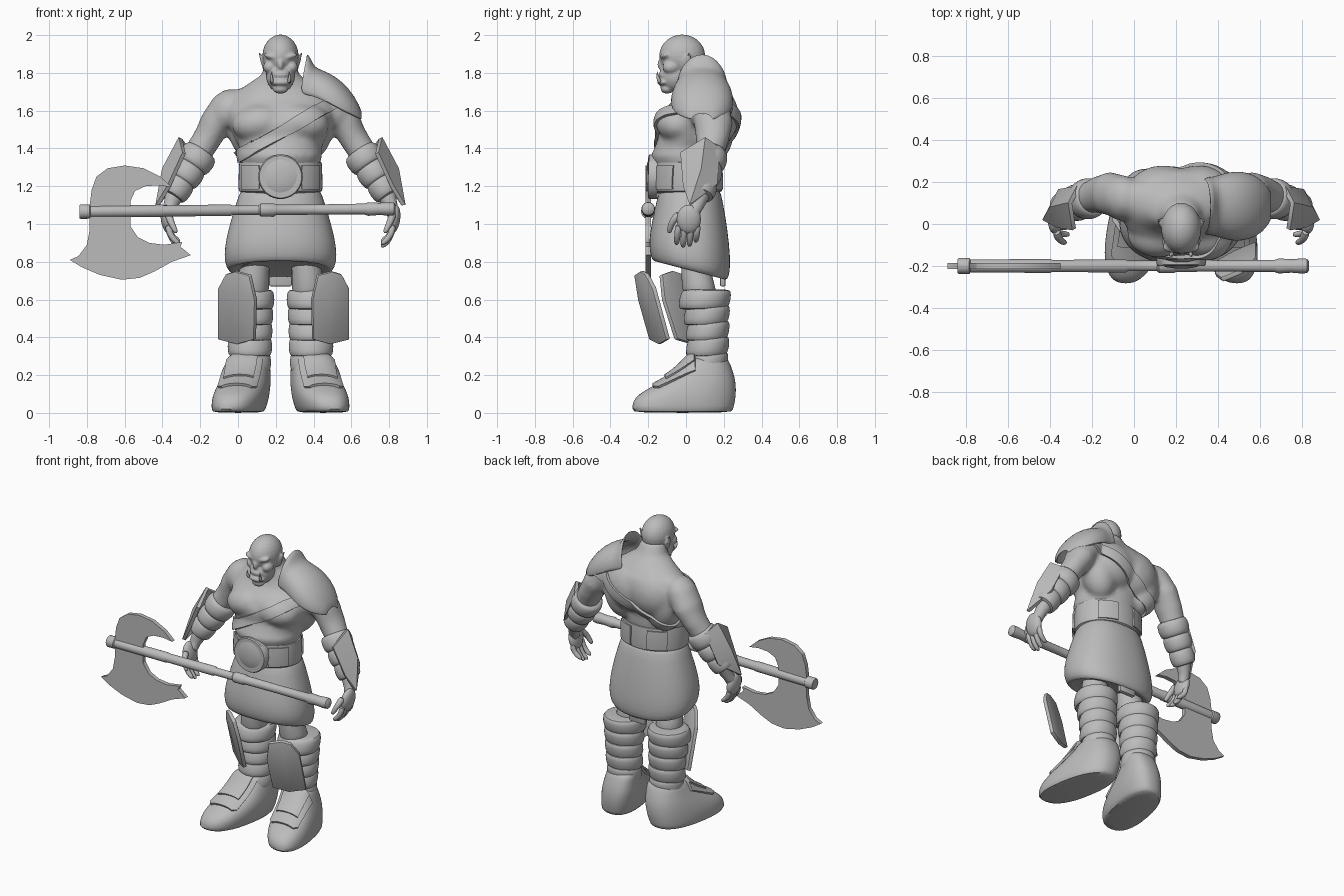
import bpy, bmesh, math
from mathutils import Vector, Matrix

if "Cube" in bpy.data.objects:
    bpy.data.objects.remove(bpy.data.objects["Cube"])

MID = 0.225  # x of the body's plane of symmetry
clay = bpy.data.materials.new("clay_grey")
clay.use_nodes = True
clay.diffuse_color = (0.5, 0.5, 0.5, 1)
clay.node_tree.nodes["Principled BSDF"].inputs["Base Color"].default_value = clay.diffuse_color


def loft(bm, pts, seg=20, flat=False, power=1.0):
    """Closed tube through (x, y, z, rx, ry); flat keeps the rings level."""
    rings = []
    for i, p in enumerate(pts):
        c = Vector(p[:3])
        rx, ry = p[3], p[-1]
        rot = Matrix.Identity(3)
        if not flat:
            a, b = pts[max(i - 1, 0)], pts[min(i + 1, len(pts) - 1)]
            rot = (Vector(b[:3]) - Vector(a[:3])).to_track_quat('Z', 'Y').to_matrix()
        ring = []
        for k in range(seg):
            t = math.tau * k / seg
            x, y = [math.copysign(abs(v) ** power, v) for v in (math.cos(t), math.sin(t))]
            ring.append(bm.verts.new(c + rot @ Vector((x * rx, y * ry, 0))))
        rings.append(ring)
    for a, b in zip(rings, rings[1:]):
        for k in range(seg):
            j = (k + 1) % seg
            bm.faces.new((a[k], a[j], b[j], b[k]))
    bm.faces.new(rings[0][::-1])
    bm.faces.new(rings[-1])


def ball(bm, c, r, tilt=0.0):
    m = Matrix.Translation(c) @ Matrix.Rotation(tilt, 4, 'Y') @ Matrix.Diagonal((*r, 1))
    bmesh.ops.create_uvsphere(bm, u_segments=24, v_segments=14, radius=1, matrix=m)


def sheet(bm, pts):
    face = bm.faces.new([bm.verts.new(p) for p in pts])
    face.normal_update()
    return face


def finish(name, bm, mirror=False, solid=0, voxel=0, smooth=0, subsurf=0, bevel=0, x=MID, angle=40, fix=True):
    if fix:
        bmesh.ops.recalc_face_normals(bm, faces=bm.faces)
    me = bpy.data.meshes.new(name)
    bm.to_mesh(me)
    bm.free()
    ob = bpy.data.objects.new(name, me)
    bpy.context.collection.objects.link(ob)
    ob.location.x = x
    if solid:
        m = ob.modifiers.new("solid", 'SOLIDIFY')
        m.thickness, m.offset = solid, 0
    if bevel:
        m = ob.modifiers.new("bevel", 'BEVEL')
        m.width, m.segments = bevel, 2
    if mirror:
        m = ob.modifiers.new("mirror", 'MIRROR')
        m.use_mirror_merge = False
    if voxel:
        m = ob.modifiers.new("fuse", 'REMESH')
        m.mode, m.voxel_size = 'VOXEL', voxel
    if smooth:
        m = ob.modifiers.new("relax", 'SMOOTH')
        m.factor, m.iterations = 0.5, smooth
    if subsurf:
        ob.modifiers.new("subsurf", 'SUBSURF').levels = subsurf
    # Bake the modifiers, then shade
    dg = bpy.context.evaluated_depsgraph_get()
    baked = bpy.data.meshes.new_from_object(ob.evaluated_get(dg))
    ob.modifiers.clear()
    ob.data = baked
    baked.materials.clear()
    baked.materials.append(clay)
    bpy.ops.object.select_all(action='DESELECT')
    ob.select_set(True)
    bpy.context.view_layer.objects.active = ob
    bpy.ops.object.shade_smooth_by_angle(angle=math.radians(angle))
    return ob


def shell(name, src, cuts, lift, solid):
    """Raised band: the part of src behind every (point, normal) cut."""
    bm = bmesh.new()
    bm.from_mesh(src.data)
    for co, no in cuts:
        bmesh.ops.bisect_plane(bm, geom=bm.verts[:] + bm.edges[:] + bm.faces[:],
                               plane_co=co, plane_no=no, clear_outer=True)
    bm.normal_update()
    for v, n in [(v, v.normal.copy()) for v in bm.verts]:
        v.co += n * lift
    return finish(name, bm, solid=solid, fix=False)


# Body and arms, fused into one skin
bm = bmesh.new()
loft(bm, [(0, y, z, rx, ry) for z, y, rx, ry in (
    (1.15, .02, .19, .15), (1.30, .01, .205, .17), (1.36, .0, .222, .188), (1.40, .01, .215, .178),
    (1.46, .035, .245, .18), (1.53, .045, .275, .2), (1.6, .075, .29, .195), (1.67, .1, .27, .155),
    (1.73, .085, .19, .12), (1.79, .05, .1, .09), (1.86, .02, .08, .08))], 32, True)
ball(bm, (.11, -.045, 1.535), (.15, .115, .1), .15)
ball(bm, (.285, .125, 1.6), (.09, .11, .12), -.4)
ball(bm, (.17, .11, 1.665), (.14, .1, .065), .3)
ball(bm, (.17, .13, 1.5), (.11, .11, .17), .2)
ball(bm, (.085, .155, 1.57), (.17, .125, .16))
loft(bm, [(.28, .13, 1.63, .1, .085), (.345, .145, 1.53, .105, .086), (.39, .14, 1.45, .09, .076),
          (.44, .125, 1.37, .075), (.5, .1, 1.27, .078), (.56, .08, 1.16, .055), (.59, .05, 1.08, .038),
          (.595, .03, 1.04, .04)])
body = finish("body", bm, mirror=True, voxel=.013, smooth=14)

# Head with heavy jaw, brow, nose and ears
bm = bmesh.new()
ball(bm, (0, -.02, 1.89), (.096, .122, .113))
ball(bm, (0, -.055, 1.785), (.077, .085, .088))
ball(bm, (.04, -.108, 1.885), (.05, .03, .018), -.25)
ball(bm, (.058, -.08, 1.83), (.034, .045, .034))
ball(bm, (0, -.128, 1.845), (.018, .024, .032))
ball(bm, (0, -.112, 1.79), (.05, .035, .02))
ball(bm, (0, -.118, 1.75), (.058, .035, .02))
ball(bm, (0, -.1, 1.715), (.042, .035, .025))
loft(bm, [(.08, .0, 1.81, .01, .022), (.097, .008, 1.86, .009, .024), (.112, .018, 1.91, .005, .006)], 12, True)
finish("head", bm, mirror=True, voxel=.007, smooth=4)

bm = bmesh.new()
loft(bm, [(.042, -.135, 1.745, .012), (.05, -.152, 1.775, .009), (.046, -.152, 1.81, .002)], 12)
finish("tusks", bm, mirror=True, subsurf=1)
bm = bmesh.new()
ball(bm, (.038, -.1, 1.862), (.017, .017, .012))
finish("eyes", bm, mirror=True)

# Hands: palm, four curled fingers and a thumb
bm = bmesh.new()
ball(bm, (.6, .015, 1.025), (.034, .065, .078), .15)
for i in range(4):
    y, drop = -.04 + .034 * i, (0, .015, .01, -.012)[i]
    loft(bm, [(.595, y, 1.0, .02), (.59, y - .004, .955, .018), (.565, y - .008, .915 - drop, .017),
              (.53, y - .01, .892 - drop, .012)], 10)
loft(bm, [(.595, -.03, 1.06, .024), (.585, -.07, 1.02, .02), (.565, -.085, .98, .017), (.55, -.09, .95, .011)], 10)
finish("hands", bm, mirror=True, subsurf=1)

# Forearm wraps and guards
bm = bmesh.new()
for k in range(3):
    t = k / 2
    c = Vector((.445, .12, 1.345)).lerp(Vector((.545, .085, 1.19)), t)
    d, r = Vector((.03, -.01, -.045)), .1 - .02 * t
    loft(bm, [(*(c + d * s), r * q) for s, q in ((-1, .8), (-.8, .94), (0, 1.02), (.8, .92), (1, .78))])
finish("arm_wraps", bm, mirror=True, subsurf=1)
bm = bmesh.new()
rim = ((-.025, 1.375), (.1, 1.455), (.175, 1.4), (.16, 1.21), (.02, 1.1), (-.01, 1.2))
pts = [Vector((.535 + (1.455 - z) * .37 - (y - .07) ** 2 * 6, y, z)) for y, z in rim]
mid = bm.verts.new((.617, .08, 1.29))
vs = [bm.verts.new(p) for p in pts]
for a, b in zip(vs, vs[1:] + vs[:1]):
    bm.faces.new((mid, a, b))
finish("arm_guards", bm, mirror=True, solid=.022, angle=50)

# Strap across the chest and back
n = Vector((-.49, 0, .87))
c = Vector((.03, 0, 1.5))
shell("chest_strap", body, [(c + n * .032, n), (c - n * .032, -n), ((-.25, 0, 0), (-1, 0, 0)),
                            ((.32, 0, 0), (1, 0, 0))], .008, .016)

# Shoulder pad with upright collar on the left side
bm = bmesh.new()
rows = []
for u, w, base, top in ((.14, .13, 1.69, 1.9), (.165, .13, 1.68, 1.84), (.19, .145, 1.67, 1.815), (.25, .16, 1.64, 1.795),
                        (.32, .155, 1.6, 1.75), (.385, .12, 1.57, 1.675), (.43, .05, 1.55, 1.58)):
    rows.append([bm.verts.new((u - max(0, .19 - u) * .7 * (1 - math.sin(a)), .085 - w * math.cos(a),
                               base + (top - base) * math.sin(a) ** .8))
                 for a in [math.pi * k / 16 for k in range(17)]])
for a, b in zip(rows, rows[1:]):
    for k in range(16):
        bm.faces.new((a[k], a[k + 1], b[k + 1], b[k]))
finish("shoulder_pad", bm, solid=.018, subsurf=1)

# Belt, belt plates and round buckle
bm = bmesh.new()
loft(bm, [(0, .01, z, .215 + e, .175 + e) for z, e in ((1.16, -.02), (1.175, .005), (1.2, .008), (1.3, .005),
                                                    (1.325, .003), (1.335, -.02))], 48, True)
belt = finish("belt", bm)
for side in (-1, 1):
    for lo, hi, face in ((.11, .2, -1), (.06, .17, 1)):
        shell("belt_plate", belt, [((side * lo, 0, 0), (-side, 0, 0)), ((side * hi, 0, 0), (side, 0, 0)),
                                   ((0, 0, 0), (0, -face, 0)), ((0, 0, 1.31), (0, 0, 1)),
                                   ((0, 0, 1.185), (0, 0, -1))], .006, .01)
bm = bmesh.new()
loft(bm, [(0, -.15, 1.25, .118), (0, -.192, 1.25, .118), (0, -.2, 1.25, .112), (0, -.2, 1.25 + 1e-4, .1),
          (0, -.196, 1.25, .098), (0, -.206, 1.25, .07), (0, -.212, 1.25, .03)], 40)
finish("buckle", bm)

# Kilt, lower at the back, with a hanging rear flap
bm = bmesh.new()
loft(bm, [(0, .02, z, rx, ry) for z, rx, ry in ((1.2, .2, .15), (1.17, .215, .165), (1.05, .255, .19), (.93, .288, .21),
                                              (.84, .3, .216), (.78, .29, .208), (.75, .262, .19), (.78, .24, .165))],
     40, True, .88)
for v in bm.verts:
    v.co.z -= v.co.y * .26 * max(0, min(1, (1.1 - v.co.z) / .25))
finish("kilt", bm, subsurf=1, angle=60)
bm = bmesh.new()
bmesh.ops.create_cube(bm, size=1, matrix=Matrix.Translation((0, .195, .74)) @ Matrix.Diagonal((.12, .03, .14, 1)))
finish("kilt_flap", bm, bevel=.008)

# Thighs and wrapped shins
bm = bmesh.new()
loft(bm, [(.13, .055, .92, .11), (.135, .05, .78, .092), (.145, .06, .68, .09), (.155, .09, .58, .09)])
finish("thighs", bm, mirror=True, subsurf=1)
bm = bmesh.new()
for k in range(5):
    z, cx, cy = .6 - .083 * k, .168 - .002 * k, (.1, .11, .115, .115, .115)[k]
    rx, ry = (.138, .13, .124, .12, .112)[k], (.138, .122, .115, .114, .108)[k]
    loft(bm, [(cx, cy + .01 * s, z + s * .055, rx * q, ry * q)
              for s, q in ((-1, .87), (-.8, .95), (0, 1.01), (.8, .95), (1, .87))], 24, True)
finish("shin_wraps", bm, mirror=True, subsurf=1)
# Boots, toes turned out
for side, name in ((-1, "right_boot"), (1, "left_boot")):
    bm = bmesh.new()
    loft(bm, [(.205 - z * .14, (f + b) / 2, z, rx, (b - f) / 2) for z, f, b, rx in (
        (0, -.275, .24, .122), (.015, -.285, .25, .13), (.06, -.285, .26, .138), (.1, -.25, .265, .138),
        (.135, -.19, .265, .134), (.17, -.12, .262, .128), (.21, -.06, .252, .118), (.25, -.015, .238, .11),
        (.28, .01, .225, .102), (.3, .03, .2, .08))], 32, True, .82)
    for v in bm.verts:
        v.co.x = side * (v.co.x + (.1 - v.co.y) * .17)
    boot = finish(name, bm, subsurf=1)
    # Layered instep plates
    for w, front, lift in ((.095, -.17, .008), (.07, -.1, .018)):
        out = Vector((side, .17, 0))
        p = Vector((side * .205, 0, 0))
        shell("instep_plate", boot, [(p + out * w, out), (p - out * w, -out), ((0, .05, 0), (0, 1, 0)),
                                     ((0, front, 0), (0, -1, 0)), ((0, 0, .13), (0, 0, -1))], lift, .014)

# Knee plates: the left one stands forward of the leg, the right one faces further out
rim = ((.195, .73), (.27, .75), (.32, .735), (.36, .66), (.36, .39), (.26, .365), (.17, .39), (.165, .6))
for side, name, front, lean, turn, squeeze in ((1, "left_knee_plate", -.285, .27, .48, 0),
                                               (-1, "right_knee_plate", -.165, .3, .85, .035)):
    bm = bmesh.new()
    sheet(bm, [(side * (u - squeeze), front + (.75 - z) * lean + (u - .165) * turn, z) for u, z in rim])
    finish(name, bm, solid=.025, bevel=.006)

# Axe shaft with collars and grip
bm = bmesh.new()
loft(bm, [(x, -.2, 1.073 + x * .009, r) for x, r in (
    (-.84, .034), (-.835, .038), (-.785, .038), (-.78, .031), (-.4, .033), (-.39, .029), (-.04, .031), (-.03, .025),
    (.11, .025), (.12, .034), (.19, .034), (.2, .028), (.45, .027), (.67, .029), (.69, .036), (.75, .032), (.8, .036),
    (.825, .034), (.835, .02))], 20)
finish("axe_shaft", bm, x=0)

# Crescent axe blade
bm = bmesh.new()
outline = ((-.785, 1.1), (-.775, 1.18), (-.75, 1.25), (-.69, 1.295), (-.6, 1.31), (-.5, 1.295), (-.41, 1.25),
           (-.35, 1.195), (-.42, 1.205), (-.49, 1.2), (-.545, 1.175), (-.57, 1.12), (-.57, 1.05), (-.57, .99),
           (-.53, .93), (-.47, .9), (-.39, .89), (-.295, .905), (-.305, .88), (-.25, .835), (-.35, .8),
           (-.44, .75), (-.52, .715), (-.615, .705), (-.73, .73), (-.825, .77), (-.89, .81), (-.845, .83),
           (-.8, .89), (-.785, .97))
face = sheet(bm, [(x, -.2, z) for x, z in outline])
bmesh.ops.triangulate(bm, faces=[face])
finish("axe_blade", bm, x=0, solid=.028, angle=30)
